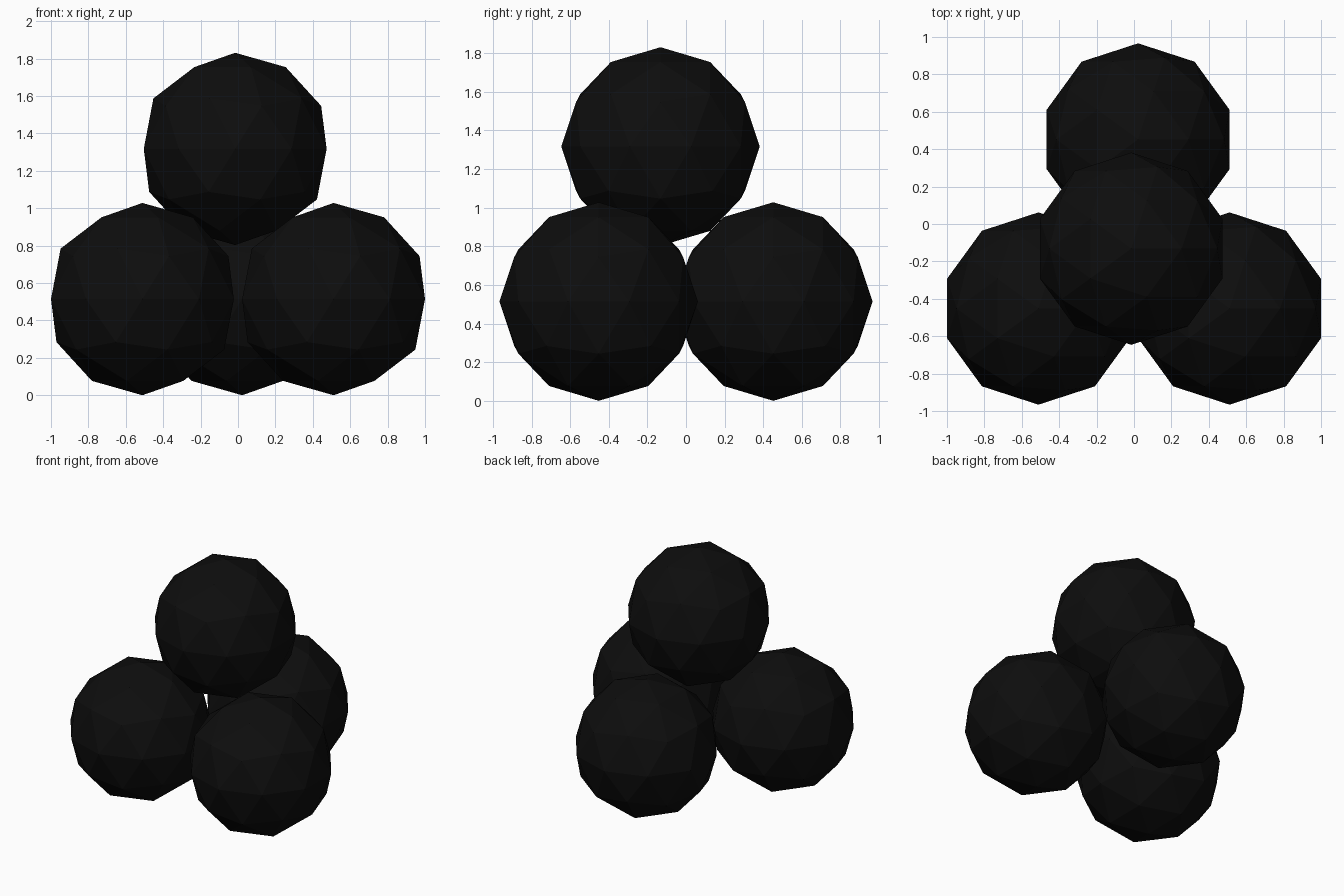
import bpy

if "Cube" in bpy.data.objects:
    bpy.data.objects.remove(bpy.data.objects["Cube"])

RADIUS = 0.514

# one near-black iron colour
iron = bpy.data.materials.new("black_iron")
iron.diffuse_color = (0.004, 0.004, 0.004, 1)
iron.use_nodes = True
iron.node_tree.nodes["Principled BSDF"].inputs["Base Color"].default_value = iron.diffuse_color


def ball(name, location):
    """Low-poly faceted ball, flat shaded."""
    bpy.ops.mesh.primitive_ico_sphere_add(subdivisions=2, radius=RADIUS, location=location)
    obj = bpy.context.object
    obj.name = name
    obj.data.materials.append(iron)
    bpy.ops.object.shade_flat()


# three balls on the ground
ball("front_left_ball", (-0.511, -0.452, RADIUS))
ball("front_right_ball", (0.511, -0.452, RADIUS))
ball("back_ball", (0.022, 0.452, RADIUS))
# one ball resting on top
ball("top_ball", (-0.015, -0.132, 1.317))
